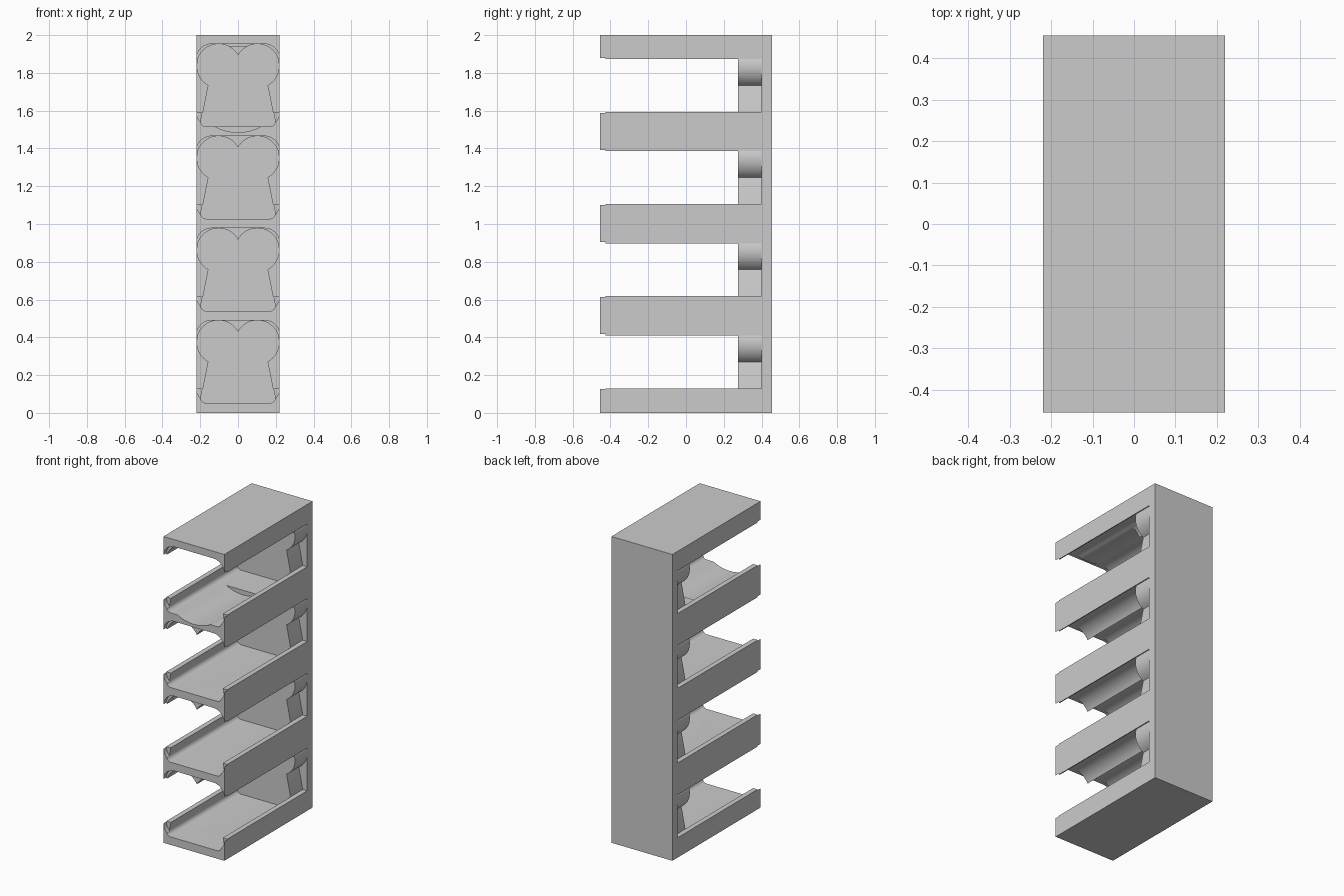
import bpy, bmesh
from math import sin, cos, radians, asin

cube = bpy.data.objects.get("Cube")
if cube:
    bpy.data.objects.remove(cube, do_unlink=True)

W, D, H = 0.22, 0.455, 2.0           # half width, half depth, height
FRONT, STOP, BACK = -0.6, 0.275, 0.4  # cutter start, plug face, back wall
BASES = [0.052 + 0.4877 * i for i in range(4)]

grey = bpy.data.materials.new("plain_grey")
grey.use_nodes = True
grey.diffuse_color = (0.6, 0.6, 0.6, 1)
grey.node_tree.nodes["Principled BSDF"].inputs["Base Color"].default_value = (0.6, 0.6, 0.6, 1)


def arc(cx, cz, r, a0, a1, n):
    steps = [radians(a0 + (a1 - a0) * i / n) for i in range(n + 1)]
    return [(cx + r * cos(a), cz + r * sin(a)) for a in steps]


def prism(name, profile, y0, y1):
    """Extrude an x-z outline along y."""
    bm = bmesh.new()
    face = bm.faces.new([bm.verts.new((x, y0, z)) for x, z in profile])
    new = bmesh.ops.extrude_face_region(bm, geom=[face])["geom"]
    verts = [v for v in new if isinstance(v, bmesh.types.BMVert)]
    bmesh.ops.translate(bm, vec=(0, y1 - y0, 0), verts=verts)
    bmesh.ops.recalc_face_normals(bm, faces=bm.faces)
    mesh = bpy.data.meshes.new(name)
    bm.to_mesh(mesh)
    bm.free()
    mesh.materials.append(grey)
    obj = bpy.data.objects.new(name, mesh)
    bpy.context.collection.objects.link(obj)
    return obj


def rect(x, z0, z1):
    return [(-x, z0), (x, z0), (x, z1), (-x, z1)]


def round_rect(x, z0, z1, r):
    return (arc(x - r, z0 + r, r, -90, 0, 10) + arc(x - r, z1 - r, r, 0, 90, 10)
            + arc(r - x, z1 - r, r, 90, 180, 10) + arc(r - x, z0 + r, r, 180, 270, 10))


def lobed(base):
    """Two round lobes above a body that flares towards a flat bottom."""
    cx, r = 0.1025, 0.117
    cusp = 180 - radians(1) ** 0 * 28.8
    half = arc(0.169, base + 0.028, 0.028, -90, 10, 8)
    half += arc(cx, base + 0.321, r, -61, cusp, 32)
    half[-1] = (0, base + 0.377)
    return half + [(-x, z) for x, z in reversed(half[:-1])]


def bowed(x, z0, z1, sag):
    """Rectangle whose bottom bulges down."""
    r = (x * x + sag * sag) / (2 * sag)
    a = asin(x / r) * 180 / radians(180)
    return arc(0, z0 - sag + r, r, -90 - a, -90 + a, 20) + [(x, z1 - 0.02), (0.05, z1), (-0.05, z1), (-x, z1 - 0.02)]


def smooth(obj):
    bpy.ops.object.select_all(action='DESELECT')
    obj.select_set(True)
    bpy.context.view_layer.objects.active = obj
    bpy.ops.object.shade_smooth_by_angle(angle=radians(25))


def subtract(obj, cutter):
    mod = obj.modifiers.new("cut", 'BOOLEAN')
    mod.operation, mod.solver, mod.object = 'DIFFERENCE', 'EXACT', cutter
    bpy.context.view_layer.update()
    graph = bpy.context.evaluated_depsgraph_get()
    mesh = bpy.data.meshes.new_from_object(obj.evaluated_get(graph))
    obj.modifiers.clear()
    obj.data = mesh
    bpy.data.objects.remove(cutter, do_unlink=True)


# Tall block that carries the shelves
rack = prism("rack_body", rect(W, 0, H), -D, D)

for i, b in enumerate(BASES):
    # Side windows, lobed bay and shallow rounded recess at the mouth
    subtract(rack, prism("window_cutter", rect(0.3, b + 0.078, b + 0.358), FRONT, BACK))
    subtract(rack, prism("bay_cutter", lobed(b), FRONT, STOP))
    subtract(rack, prism("mouth_cutter", round_rect(0.2205, b, b + 0.438, 0.08), FRONT, -D + 0.03))

# Finger groove in the top bay
top = BASES[-1]
subtract(rack, prism("groove_cutter", bowed(0.12, top, top + 0.425, 0.03), FRONT, 0.05))
rack.data.name = "rack_body"
smooth(rack)

# Lobed stop at the rear of each bay
for i, b in enumerate(BASES):
    smooth(prism("rear_stop_%d" % (i + 1), lobed(b), STOP - 0.001, BACK + 0.005))
